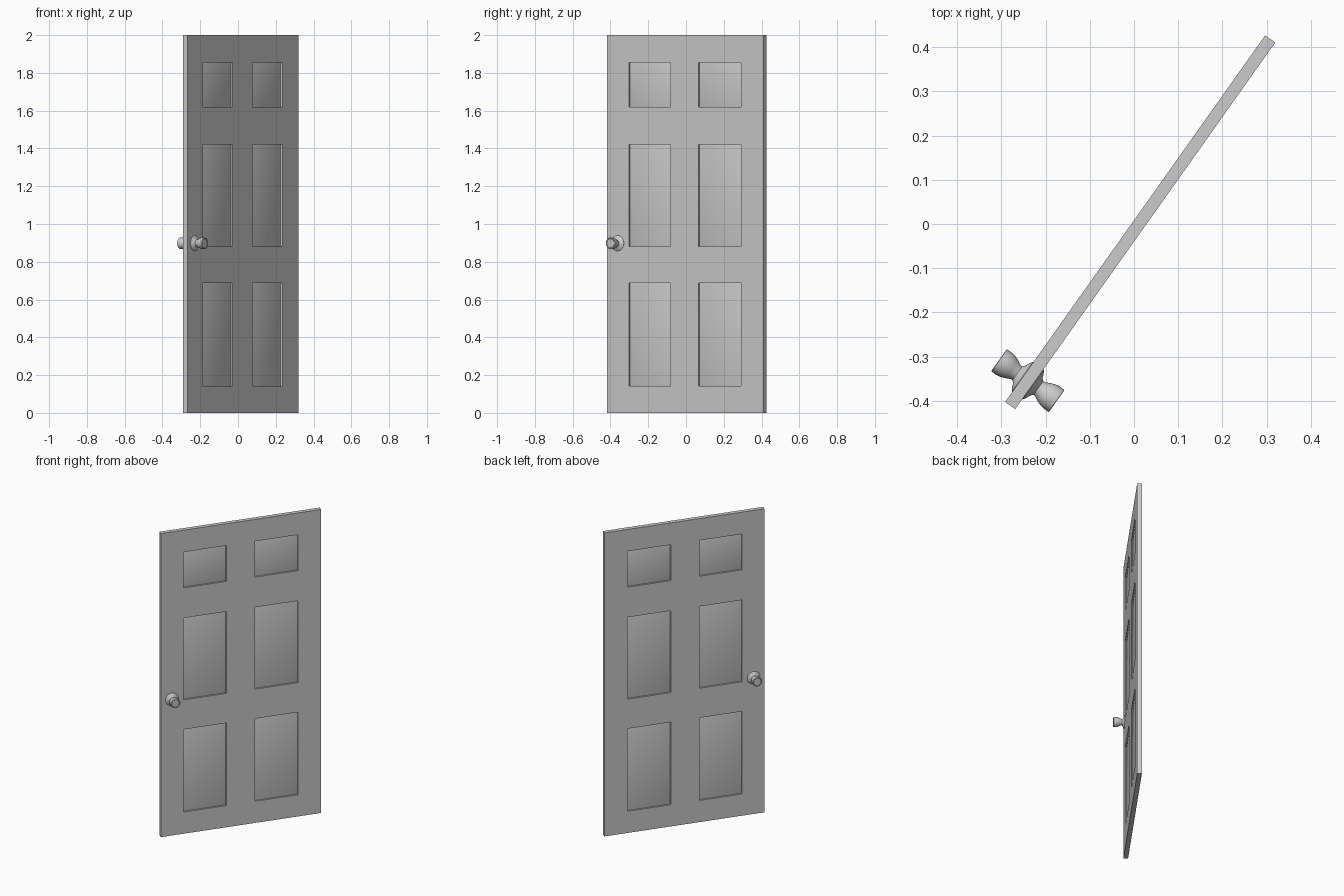
import bpy, bmesh, math
from mathutils import Matrix

if "Cube" in bpy.data.objects:
    bpy.data.objects.remove(bpy.data.objects["Cube"])

# Door stands ajar: local x runs along its width, local -y is its front
PLACE = Matrix.Translation((0.014, 0.004, 0)) @ Matrix.Rotation(math.radians(54.65), 4, 'Z')
HALF_W, THICK = 0.508, 0.028
COLS = [(-0.366, -0.094), (0.087, 0.361)]
ROWS = [(0.143, 0.687), (0.882, 1.421), (1.62, 1.856)]

paint = bpy.data.materials.new("light_grey")
paint.diffuse_color = (0.6, 0.6, 0.6, 1)
paint.use_nodes = True
paint.node_tree.nodes["Principled BSDF"].inputs["Base Color"].default_value = paint.diffuse_color


def finish(name, bm, smooth=True):
    bmesh.ops.remove_doubles(bm, verts=bm.verts, dist=1e-5)
    bmesh.ops.recalc_face_normals(bm, faces=bm.faces)
    me = bpy.data.meshes.new(name)
    bm.to_mesh(me)
    bm.free()
    me.materials.append(paint)
    ob = bpy.data.objects.new(name, me)
    bpy.context.collection.objects.link(ob)
    ob.matrix_world = PLACE
    if smooth:
        bpy.ops.object.select_all(action='DESELECT')
        ob.select_set(True)
        bpy.context.view_layer.objects.active = ob
        bpy.ops.object.shade_smooth_by_angle(angle=math.radians(40))
    return ob


def rect(bm, x0, x1, z0, z1, y=0.0):
    return [bm.verts.new(p) for p in ((x0, y, z0), (x1, y, z0), (x1, y, z1), (x0, y, z1))]


def loft(bm, rings):
    n = len(rings[0])
    for a, b in zip(rings, rings[1:]):
        for i in range(n):
            j = (i + 1) % n
            bm.faces.new((a[i], a[j], b[j], b[i]))
    bm.faces.new(rings[0])
    bm.faces.new(rings[-1])


# Frame: a grid with the six panel cells left open, thickened
bm = bmesh.new()
xs = [-HALF_W] + [v for c in COLS for v in c] + [HALF_W]
zs = [0.0] + [v for r in ROWS for v in r] + [2.0]
for i in range(len(xs) - 1):
    for k in range(len(zs) - 1):
        if not (i % 2 and k % 2):
            bm.faces.new(rect(bm, xs[i], xs[i + 1], zs[k], zs[k + 1]))
frame = finish("door_frame", bm, smooth=False)
mod = frame.modifiers.new("thickness", 'SOLIDIFY')
mod.thickness = THICK
mod.offset = 0

# Recessed panels with softly raised fields on both sides
for (x0, x1), side in zip(COLS, ("left", "right")):
    for (z0, z1), level in zip(ROWS, ("lower", "middle", "upper")):
        bm = bmesh.new()
        loft(bm, [rect(bm, x0 + d, x1 - d, z0 + d, z1 - d, y)
                  for d, y in ((0.014, -0.008), (0, -0.004), (0, 0.004), (0.014, 0.008))])
        finish(f"{level}_{side}_panel", bm)

# Knobs: rose, neck and flared grip turned around the door's normal
PROFILE = [(0.041, 0.012), (0.041, 0.015), (0.036, 0.019), (0.024, 0.024), (0.019, 0.029),
           (0.020, 0.035), (0.025, 0.045), (0.029, 0.055), (0.031, 0.066), (0.0305, 0.079),
           (0.0295, 0.080), (0.025, 0.080), (0.023, 0.078)]
SEG = 32
for s, side in ((-1, "front"), (1, "back")):
    bm = bmesh.new()
    rings = []
    for r, d in PROFILE:
        angles = [2 * math.pi * i / SEG for i in range(SEG)]
        rings.append([bm.verts.new((-0.439 + r * math.cos(a), s * d, 0.898 + r * math.sin(a)))
                      for a in angles])
    loft(bm, rings)
    finish(f"{side}_knob", bm)
